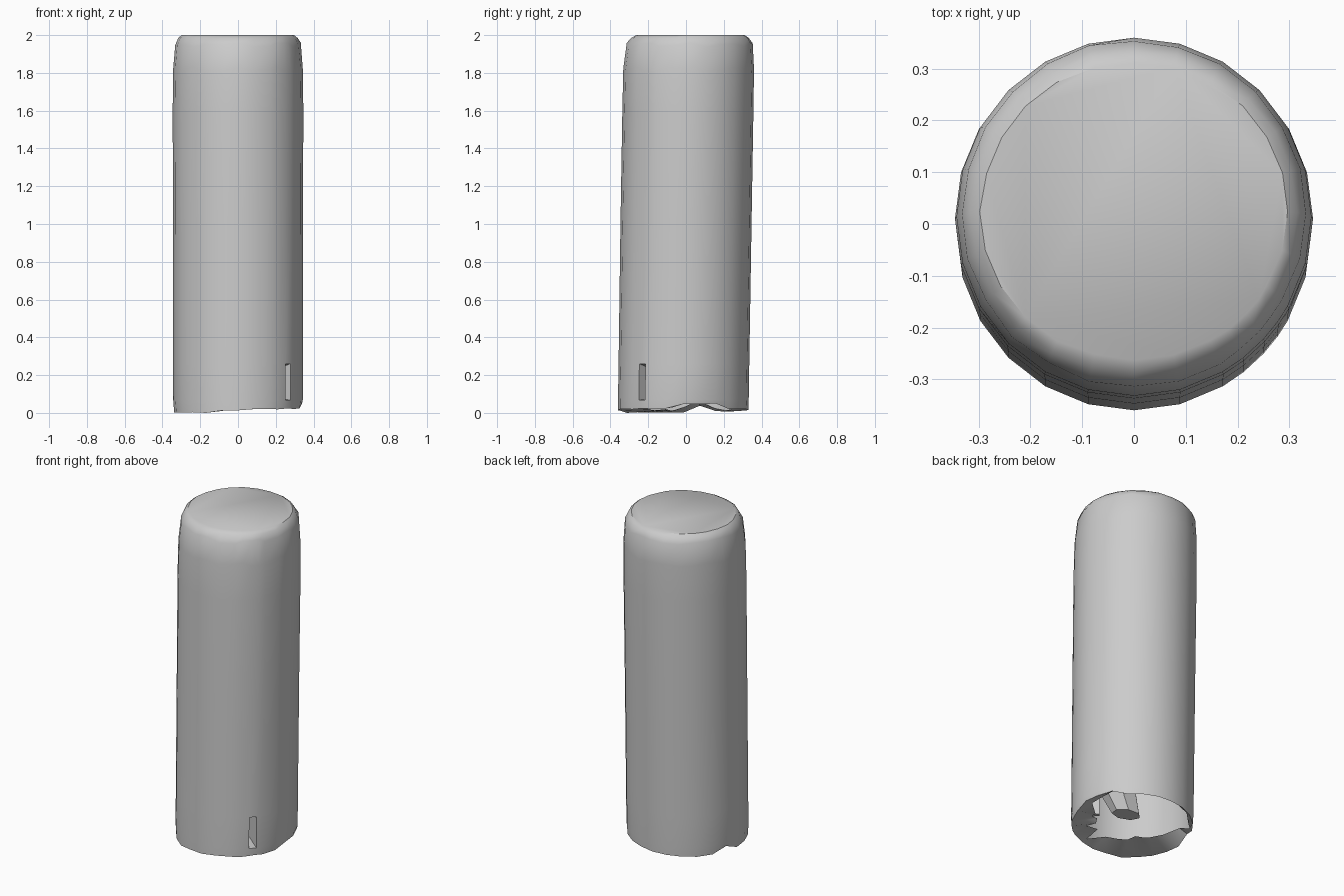
import bpy, bmesh, random
from math import sin, cos, radians, pi

random.seed(4)
cube = bpy.data.objects.get("Cube")
if cube:
    bpy.data.objects.remove(cube, do_unlink=True)

# One plain stone colour
stone = bpy.data.materials.new("stone_grey")
stone.use_nodes = True
GREY = (0.6, 0.6, 0.6, 1)
stone.diffuse_color = GREY
stone.node_tree.nodes["Principled BSDF"].inputs["Base Color"].default_value = GREY


def finish(bm, name, angle):
    mesh = bpy.data.meshes.new(name)
    bm.to_mesh(mesh)
    bm.free()
    mesh.materials.append(stone)
    obj = bpy.data.objects.new(name, mesh)
    bpy.context.collection.objects.link(obj)
    bpy.ops.object.select_all(action="DESELECT")
    obj.select_set(True)
    bpy.context.view_layer.objects.active = obj
    bpy.ops.object.shade_smooth_by_angle(angle=radians(angle))
    return obj


# Angles around the column, with two extra ones bounding the narrow slot
SLOT = (-43, -36)
angles = sorted([a for a in range(-180, 180, 15) if a != -45] + list(SLOT) + [-52])


def rim_height(a):
    """Ragged lower edge with chipped spots on both sides."""
    z = 0.016 + 0.008 * cos(radians(a))
    if 0 <= a <= 30:
        z += 0.025
    if abs(a) >= 165:
        z += 0.03 if a == 165 else -0.004
    if -150 <= a <= -120:
        z = 0.002
    return z + random.uniform(-0.002, 0.004)


# Rings: height, x radius, y radius, y centre (the column leans slightly back)
rings = [
    (0.0, 0.338, 0.345, -0.015),
    (0.07, 0.343, 0.346, -0.014),
    (0.26, 0.343, 0.346, -0.011),
    (1.0, 0.344, 0.347, 0.0),
    (1.6, 0.346, 0.347, 0.010),
    (1.82, 0.343, 0.346, 0.014),
    (1.95, 0.332, 0.334, 0.020),
    (1.985, 0.315, 0.312, 0.022),
    (2.0, 0.296, 0.287, 0.024),
]

# Column shell with a worn top edge
bm = bmesh.new()
grid = []
for i, (z, rx, ry, cy) in enumerate(rings):
    row = []
    for a in angles:
        t = radians(a)
        wear = 1 + random.uniform(-0.008, 0.008) * (i > 5)
        h = rim_height(a) if i == 0 else z
        if i in (5, 6):
            h += random.uniform(-0.012, 0.012)
        row.append(bm.verts.new((rx * wear * cos(t), cy + ry * wear * sin(t), h)))
    grid.append(row)
n = len(angles)
slot_face = None
for i in range(len(grid) - 1):
    for j in range(n):
        k = (j + 1) % n
        face = bm.faces.new((grid[i][j], grid[i][k], grid[i + 1][k], grid[i + 1][j]))
        if i == 1 and angles[j] == SLOT[0]:
            slot_face = face
bm.faces.new(grid[-1])

# Narrow slot pressed inward, tapering to a thin fold
pocket = bmesh.ops.extrude_discrete_faces(bm, faces=[slot_face])["faces"][0]
for v in pocket.verts:
    v.co.x *= 0.55
    v.co.y *= 0.55
    v.co.z = 0.10 + (v.co.z - 0.10) * 0.7

# Broken underside: ragged flaps, wide at the front right of the base
inner = []
for j, a in enumerate(angles):
    v = grid[0][j]
    reach = random.uniform(0.86, 0.98)
    off = abs((a + 135 + 180) % 360 - 180)
    if off < 62:
        reach = 0.45 / max(cos(radians(off)), 0.45) + random.uniform(-0.06, 0.06)
    elif -75 <= a <= -10:
        reach = random.uniform(0.55, 0.8)
    reach = min(reach, 0.97)
    lift = random.uniform(0.0, 0.03)
    inner.append(bm.verts.new((v.co.x * reach, v.co.y * reach, v.co.z + lift)))
for j in range(n):
    k = (j + 1) % n
    bm.faces.new((grid[0][k], grid[0][j], inner[j], inner[k]))
bmesh.ops.triangulate(bm, faces=[f for f in bm.faces if all(v.co.z < 0.06 for v in f.verts)])

# Stand on the ground
low = min(v.co.z for v in bm.verts)
for v in bm.verts:
    if v.co.z < 0.2:
        v.co.z -= low
finish(bm, "column_shell", 35)

# Crumpled fold hanging inside the hollow base
bm = bmesh.new()
bmesh.ops.create_cone(bm, cap_ends=True, segments=7, radius1=0.05, radius2=0.08, depth=0.2)
for v in bm.verts:
    x, y, z = v.co
    v.co = (0.09 + x * 1.6 + y * 0.5 + z * 0.5, -0.02 + y - x * 0.6, 0.17 + z)
finish(bm, "inner_fold", 30)
